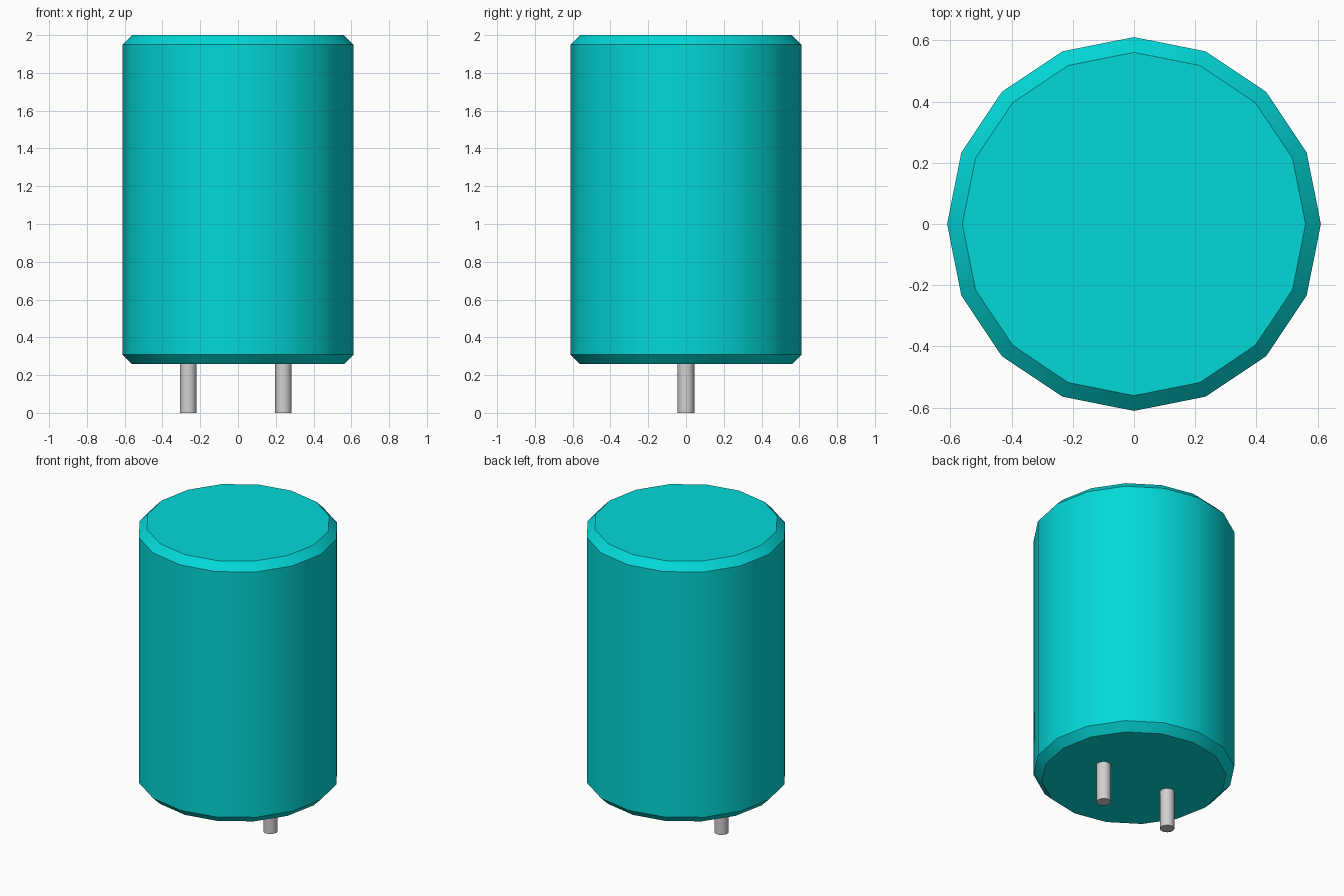
import bpy
import bmesh
import math

if "Cube" in bpy.data.objects:
    bpy.data.objects.remove(bpy.data.objects["Cube"])


def make_material(name, rgb):
    mat = bpy.data.materials.new(name)
    mat.use_nodes = True
    colour = (*rgb, 1.0)
    mat.diffuse_color = colour
    mat.node_tree.nodes["Principled BSDF"].inputs["Base Color"].default_value = colour
    return mat


def turned(name, profile, x, sides, mat):
    """Closed solid turned from (radius, height) points, bottom to top."""
    bm = bmesh.new()
    rings = []
    for radius, z in profile:
        angles = [math.tau * i / sides for i in range(sides)]
        rings.append([bm.verts.new((radius * math.cos(a), radius * math.sin(a), z))
                      for a in angles])
    for low, high in zip(rings, rings[1:]):
        for i in range(sides):
            j = (i + 1) % sides
            bm.faces.new((low[i], low[j], high[j], high[i]))
    bm.faces.new(rings[0][::-1])
    bm.faces.new(rings[-1])
    mesh = bpy.data.meshes.new(name)
    bm.to_mesh(mesh)
    bm.free()
    mesh.materials.append(mat)
    obj = bpy.data.objects.new(name, mesh)
    obj.location.x = x
    bpy.context.collection.objects.link(obj)
    bpy.ops.object.select_all(action="DESELECT")
    obj.select_set(True)
    bpy.context.view_layer.objects.active = obj
    bpy.ops.object.shade_smooth_by_angle(angle=math.radians(30))


teal = make_material("teal", (0.001, 0.69, 0.69))
metal = make_material("pin grey", (0.63, 0.63, 0.63))

# Can with a straight chamfer on both rims
RADIUS, BOTTOM, TOP, CHAMFER = 0.611, 0.258, 2.0, 0.05
turned("can_body", [(RADIUS - CHAMFER, BOTTOM), (RADIUS, BOTTOM + CHAMFER),
                    (RADIUS, TOP - CHAMFER), (RADIUS - CHAMFER, TOP)], 0, 16, teal)

# Two connection pins under the can
for name, x in (("left_pin", 0.24), ("right_pin", -0.263)):
    turned(name, [(0.044, 0), (0.044, BOTTOM)], x, 16, metal)
